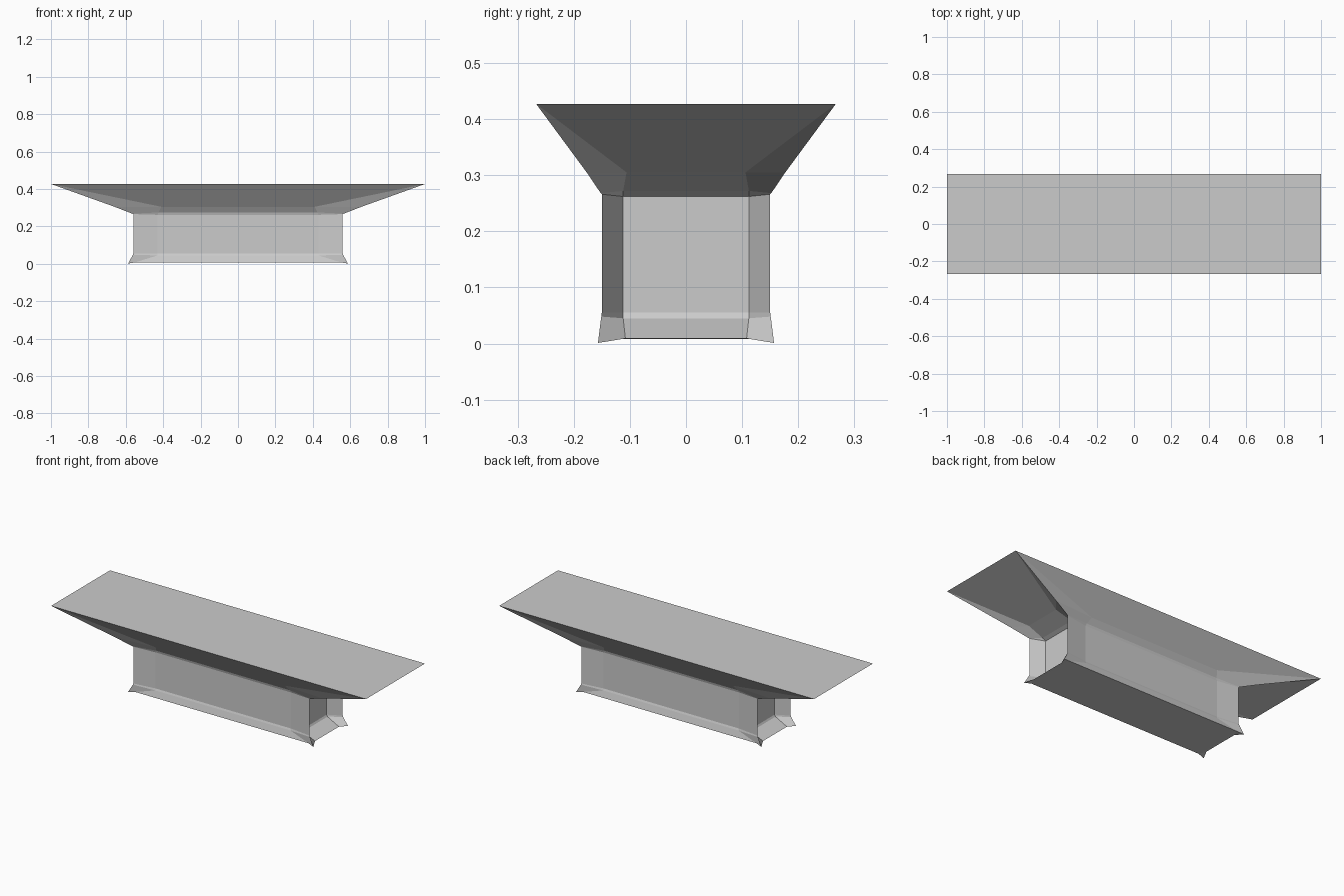
import bpy, bmesh

if "Cube" in bpy.data.objects:
    bpy.data.objects.remove(bpy.data.objects["Cube"])

stone = bpy.data.materials.new("light grey")
stone.diffuse_color = (0.6, 0.6, 0.6, 1)
stone.use_nodes = True
stone.node_tree.nodes["Principled BSDF"].inputs["Base Color"].default_value = stone.diffuse_color


def quadrant_ring(long_pt, corner, end_pt):
    """Mirror three plan points into a closed 12-point ring."""
    quad = [end_pt, corner, long_pt]
    ring = []
    for sx, sy in ((1, 1), (-1, 1), (-1, -1), (1, -1)):
        pts = quad if sx * sy > 0 else quad[::-1]
        ring += [(sx * x, sy * y, z) for x, y, z in pts]
    return ring


def loft(name, levels):
    bm = bmesh.new()
    rings = [[bm.verts.new(p) for p in quadrant_ring(*lv)] for lv in levels]
    for a, b in zip(rings, rings[1:]):
        for i in range(12):
            j = (i + 1) % 12
            bm.faces.new((a[i], a[j], b[j], b[i]))
    bm.faces.new(rings[0][::-1])
    bm.faces.new(rings[-1])
    bmesh.ops.remove_doubles(bm, verts=bm.verts, dist=0.0005)
    bmesh.ops.triangulate(bm, faces=[f for f in bm.faces if len(f.verts) > 4])
    bmesh.ops.recalc_face_normals(bm, faces=bm.faces)
    me = bpy.data.meshes.new(name)
    bm.to_mesh(me)
    bm.free()
    me.materials.append(stone)
    ob = bpy.data.objects.new(name, me)
    bpy.context.collection.objects.link(ob)
    return ob


# Each level: end of long wall, pulled-out sharp corner, end of short wall
top = (1.0, 0.267, 0.427)
loft("flared_pedestal_table", [
    # skirt foot
    ((0.55, 0.148, 0.008), (0.588, 0.157, 0.001), (0.565, 0.108, 0.009)),
    ((0.43, 0.138, 0.045), (0.562, 0.151, 0.048), (0.490, 0.112, 0.045)),
    # body walls
    ((0.43, 0.134, 0.055), (0.56, 0.15, 0.055), (0.484, 0.112, 0.055)),
    ((0.43, 0.134, 0.262), (0.56, 0.15, 0.266), (0.484, 0.112, 0.262)),
    # flare up to the flat rectangular top
    ((0.425, 0.138, 0.275), (0.565, 0.152, 0.268), (0.505, 0.112, 0.272)),
    ((0.41, 0.160, 0.305), (0.66, 0.177, 0.305), (0.60, 0.106, 0.305)),
    (top, top, top),
])
